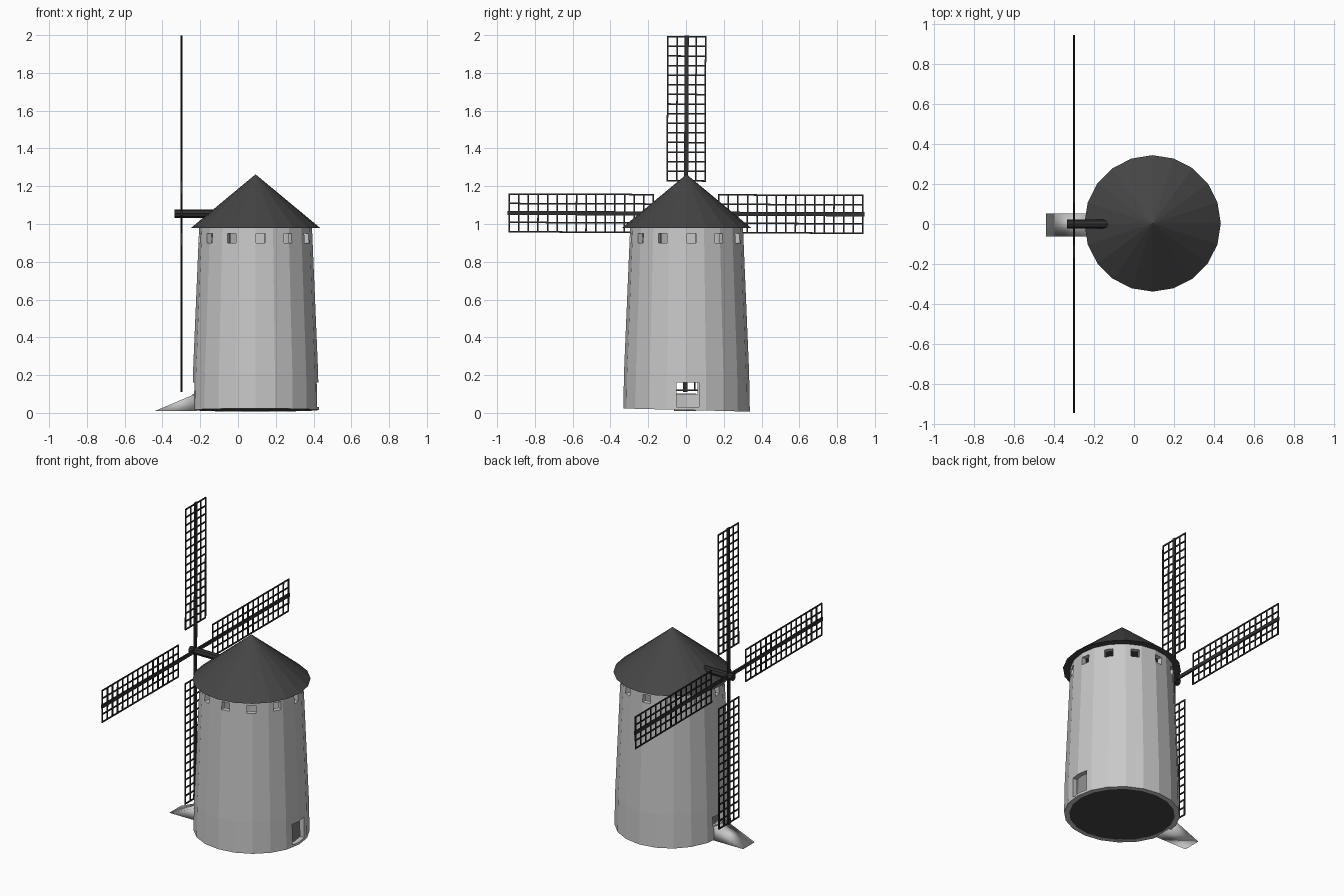
import bpy, bmesh, math
from mathutils import Matrix, Vector

default = bpy.data.objects.get("Cube")
if default:
    bpy.data.objects.remove(default, do_unlink=True)

CENTRE = Vector((0.093, 0.003, 0))
SIDES = 20


def material(name, value):
    m = bpy.data.materials.new(name)
    m.use_nodes = True
    colour = (value, value, value, 1)
    m.diffuse_color = colour
    m.node_tree.nodes["Principled BSDF"].inputs["Base Color"].default_value = colour
    return m


STONE = material("pale grey stone", 0.58)
ROOF = material("dark grey roofing", 0.06)
TIMBER = material("charcoal timber", 0.03)


def finish(name, bm, mat):
    bmesh.ops.recalc_face_normals(bm, faces=bm.faces)
    mesh = bpy.data.meshes.new(name)
    bm.to_mesh(mesh)
    bm.free()
    obj = bpy.data.objects.new(name, mesh)
    bpy.context.collection.objects.link(obj)
    mesh.materials.append(mat)
    return obj


def add_box(bm, lo, hi, matrix=Matrix()):
    lo, hi = Vector(lo), Vector(hi)
    place = Matrix.Translation((lo + hi) / 2) @ Matrix.Diagonal((*(hi - lo), 1))
    bmesh.ops.create_cube(bm, size=1, matrix=matrix @ place)


def add_cone(bm, r1, r2, depth, matrix, sides=SIDES):
    bmesh.ops.create_cone(bm, cap_ends=True, segments=sides, radius1=r1,
                          radius2=r2, depth=depth, matrix=matrix)


# Hollow tower: closed wall profile turned around the vertical axis
profile = [(0.335, 0), (0.331, 0.22), (0.298, 1.0), (0.268, 1.0), (0.3, 0.22), (0.305, 0)]
bm = bmesh.new()
rings = []
for i in range(SIDES):
    a = math.tau * i / SIDES
    ring = []
    for r, z in profile:
        y = r * math.sin(a)
        # The foot slopes gently from front to back
        ring.append(bm.verts.new(CENTRE + Vector((r * math.cos(a), y, z or 0.015 - 0.025 * y))))
    rings.append(ring)
for i in range(SIDES):
    a, b = rings[i], rings[(i + 1) % SIDES]
    for j in range(len(profile)):
        k = (j + 1) % len(profile)
        bm.faces.new((a[j], b[j], b[k], a[k]))
tower = finish("tower_wall", bm, STONE)

# Openings: a ring of small windows and two opposite doorways
bm = bmesh.new()
for i in range(12):
    turn = Matrix.Translation(CENTRE) @ Matrix.Rotation(math.radians(5 + 30 * i), 4, "Z")
    add_box(bm, (0.22, -0.025, 0.9), (0.4, 0.025, 0.95), turn)
add_box(bm, (0.3, -0.05, 0.03), (0.6, 0.07, 0.16))
add_box(bm, (-0.4, -0.05, 0.1), (-0.1, 0.06, 0.16))
cutter = finish("opening_cutter", bm, STONE)
cutter.hide_render = True
cut = tower.modifiers.new("openings", "BOOLEAN")
cut.object = cutter
cut.operation = "DIFFERENCE"
cut.solver = "EXACT"
bpy.context.view_layer.objects.active = tower
bpy.ops.object.modifier_apply(modifier=cut.name)
bpy.data.objects.remove(cutter, do_unlink=True)

# Floor disc inside the wall
bm = bmesh.new()
add_cone(bm, 0.305, 0.305, 0.01, Matrix.Translation(CENTRE + Vector((0, 0, 0.021)))
         @ Matrix.Rotation(-0.025, 4, "X"))
finish("floor", bm, ROOF)

# Conical roof
bm = bmesh.new()
add_cone(bm, 0.341, 0, 0.283, Matrix.Translation(CENTRE + Vector((0, 0, 1.1215))))
finish("roof", bm, ROOF)

# Entrance ramp: wedge rising to the tower wall
bm = bmesh.new()
ends = []
for y in (-0.063, 0.053):
    ends.append([bm.verts.new((x, y, z)) for x, z in ((-0.44, 0.01), (-0.22, 0.01), (-0.22, 0.103))])
a, b = ends
bm.faces.new(a)
bm.faces.new(b)
for i in range(3):
    j = (i + 1) % 3
    bm.faces.new((a[i], a[j], b[j], b[i]))
ramp = finish("entrance_ramp", bm, STONE)
ramp.data.shade_smooth()

# Axle of the sails
HUB = Vector((-0.3, 0, 1.055))
bm = bmesh.new()
add_cone(bm, 0.022, 0.022, 0.3, Matrix.Translation(HUB + Vector((0.115, 0, 0)))
         @ Matrix.Rotation(math.pi / 2, 4, "Y"), 8)
finish("axle", bm, TIMBER)

# Four sails: a spar with a lattice of thin laths
INNER, OUTER, HALF, RUNGS, LATH = 0.173, 0.936, 0.1, 15, 0.004
for name, quarter in (("top", 0), ("front", 1), ("bottom", 2), ("back", 3)):
    turn = Matrix.Translation(HUB) @ Matrix.Rotation(quarter * math.pi / 2 - 0.004, 4, "X")
    bm = bmesh.new()
    add_box(bm, (-0.005, -0.011, 0), (0.005, 0.011, 0.944), turn)
    for y in (-HALF, -HALF / 2, HALF / 2, HALF):
        add_box(bm, (-0.003, y - LATH, INNER), (0.003, y + LATH, OUTER), turn)
    for i in range(RUNGS + 1):
        z = INNER + (OUTER - INNER) * i / RUNGS
        add_box(bm, (-0.003, -HALF - LATH, z - LATH), (0.003, HALF + LATH, z + LATH), turn)
    finish(name + "_sail", bm, TIMBER)
